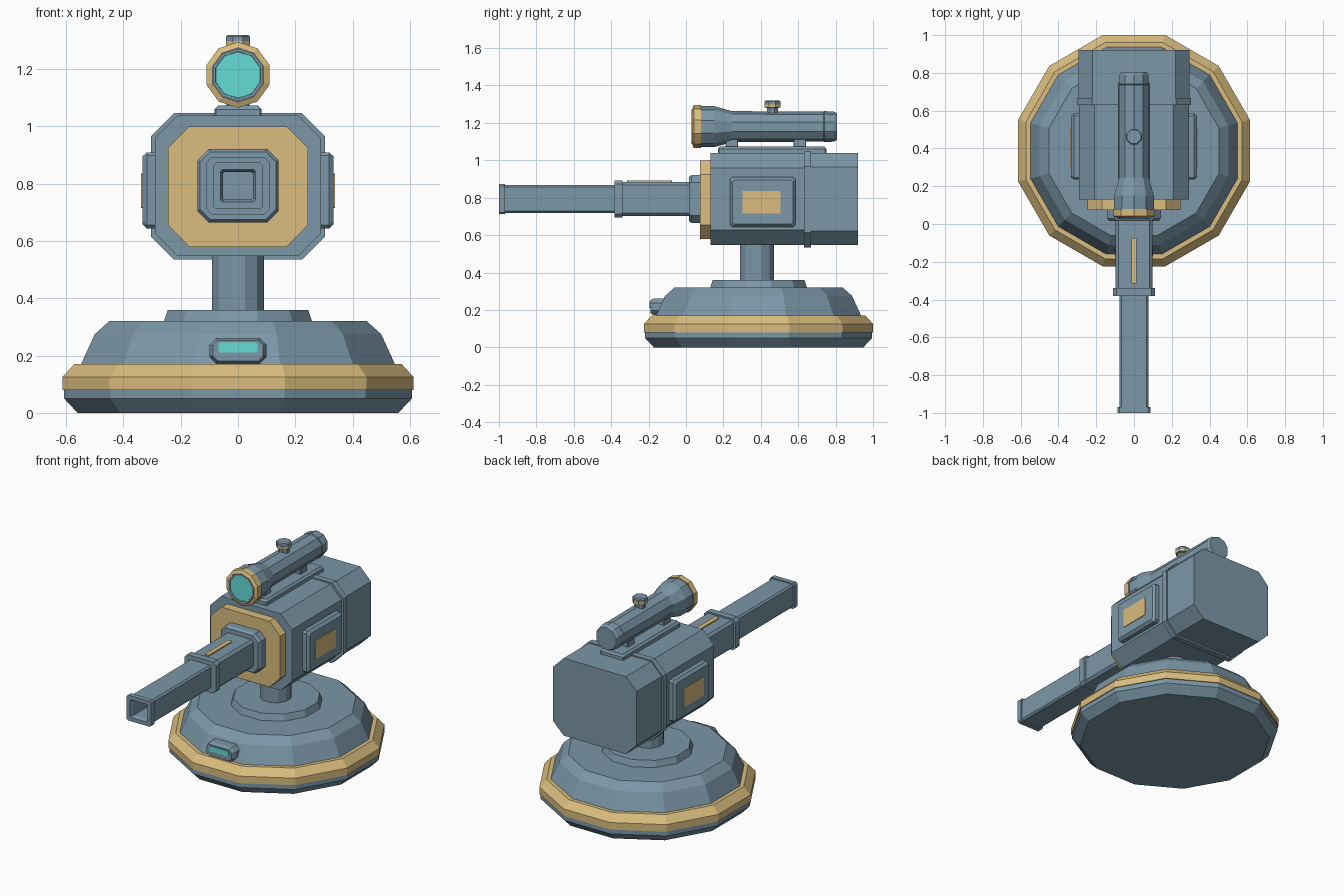
import bpy, bmesh, math
from mathutils import Vector

if "Cube" in bpy.data.objects:
    bpy.data.objects.remove(bpy.data.objects["Cube"])


def mat(name, col):
    m = bpy.data.materials.new(name)
    m.diffuse_color = (*col, 1)
    m.use_nodes = True
    m.node_tree.nodes["Principled BSDF"].inputs["Base Color"].default_value = m.diffuse_color
    return m


MATS = [mat("slate blue", (0.20, 0.31, 0.39)),
        mat("sand gold", (0.70, 0.51, 0.21)),
        mat("lens cyan", (0.13, 0.72, 0.67))]
SLATE, GOLD, CYAN = 0, 1, 2


def loft(name, rings, mats):
    """Skin a list of rings; mats is one index, or one per band (caps use the end bands)."""
    n = len(rings) - 1
    if isinstance(mats, int):
        mats = [mats] * n
    bm = bmesh.new()
    vs = [[bm.verts.new(p) for p in r] for r in rings]
    k = len(vs[0])
    for a, b, m in zip(vs, vs[1:], mats):
        for i in range(k):
            j = (i + 1) % k
            bm.faces.new((a[i], a[j], b[j], b[i])).material_index = m
    bm.faces.new(vs[0][::-1]).material_index = mats[0]
    bm.faces.new(vs[-1]).material_index = mats[-1]
    bmesh.ops.recalc_face_normals(bm, faces=bm.faces)
    me = bpy.data.meshes.new(name)
    bm.to_mesh(me)
    bm.free()
    for m in MATS:
        me.materials.append(m)
    ob = bpy.data.objects.new(name, me)
    bpy.context.collection.objects.link(ob)
    return ob


def lathe_z(name, prof, cy, mats=SLATE, n=12):
    """Polygon of revolution around z; radii are measured to the flat sides."""
    rings = []
    for r, z in prof:
        R = r / math.cos(math.pi / n)
        rings.append([Vector((R * math.cos((i + .5) * math.tau / n),
                              cy + R * math.sin((i + .5) * math.tau / n), z)) for i in range(n)])
    return loft(name, rings, mats)


def lathe_y(name, prof, cz, mats=SLATE, n=10):
    """Polygon of revolution around y, with a corner at the top."""
    return loft(name, [[Vector((r * math.sin(i * math.tau / n), y,
                                cz + r * math.cos(i * math.tau / n))) for i in range(n)]
                       for r, y in prof], mats)


def oct_loft(name, secs, cu, cv, mats=SLATE, axis='y'):
    """Chamfered rectangles (position, half width, half height, chamfer) along an axis."""
    rings = []
    for p, a, b, c in secs:
        pts = [(a, b - c), (a - c, b), (c - a, b), (-a, b - c),
               (-a, c - b), (c - a, -b), (a - c, -b), (a, c - b)]
        if axis == 'y':
            rings.append([Vector((cu + u, p, cv + v)) for u, v in pts])
        elif axis == 'x':
            rings.append([Vector((p, cu + u, cv + v)) for u, v in pts])
        else:
            rings.append([Vector((cu + u, cv + v, p)) for u, v in pts])
    return loft(name, rings, mats)


CY = 0.388

# Base, turntable and post
lathe_z("base", [(.56, 0), (.607, .05), (.607, .08), (.613, .08), (.613, .125), (.572, .17),
                 (.548, .17), (.50, .275), (.45, .32)], CY,
        [SLATE, SLATE, GOLD, GOLD, GOLD, GOLD, SLATE, SLATE])
lathe_z("turntable", [(.26, .315), (.245, .36)], CY)
lathe_z("post", [(.09, .35), (.09, .60)], CY - .008)

# Status light on the base front
oct_loft("status_light_housing", [(-.10, .10, .045, .025), (-.17, .10, .045, .025),
                                  (-.19, .088, .036, .018)], 0, .217)
oct_loft("status_light", [(-.185, .068, .017, .005), (-.195, .068, .017, .005)], 0, .228, CYAN)

# Main housing
oct_loft("housing_front", [(.13, .29, .245, .08), (.64, .29, .245, .08)], 0, .793)
oct_loft("housing_band", [(.63, .303, .256, .08), (.667, .303, .256, .08)], 0, .791)
oct_loft("housing_rear", [(.66, .295, .247, .075), (.92, .295, .247, .075)], 0, .793)
oct_loft("front_plate", [(.075, .245, .21, .075), (.14, .245, .21, .075)], 0, .79, GOLD)

# Side panels with gold inlays
for s, side in ((1, "right"), (-1, "left")):
    oct_loft(side + "_side_panel", [(s * .28, .175, .133, .012), (s * .318, .175, .133, .012),
                                    (s * .334, .162, .118, .01)], .41, .777, axis='x')
    oct_loft(side + "_panel_inlay", [(s * .33, .102, .06, .002), (s * .338, .102, .06, .002)],
             .403, .775, GOLD, axis='x')

# Barrel
BZ = .793
oct_loft("barrel_collar", [(.08, .142, .128, .04), (.03, .142, .128, .04),
                           (.015, .132, .118, .036)], 0, BZ)
oct_loft("barrel_sleeve", [(.05, .098, .09, .015), (-.35, .098, .09, .015)], 0, BZ)
oct_loft("barrel_ring", [(-.34, .112, .10, .02), (-.382, .112, .10, .02)], 0, BZ)
oct_loft("barrel", [(-.34, .077, .074, .01), (-.968, .077, .074, .01), (-.968, .087, .081, .01),
                    (-1, .087, .081, .01), (-1, .061, .056, .006), (-.98, .052, .048, .005),
                    (-.75, .052, .048, .005)], 0, BZ)
oct_loft("barrel_stripe", [(.878, .014, .12, .003), (.891, .014, .12, .003)], 0, -.195,
         GOLD, axis='z')

# Scope rail and mounts
oct_loft("scope_rail", [(1.03, .082, .29, .006), (1.06, .082, .29, .006),
                        (1.073, .07, .28, .006)], 0, .46, axis='z')
for y, part in ((.245, "front"), (.608, "rear")):
    oct_loft(part + "_scope_mount", [(1.06, .04, .034, .004), (1.13, .04, .034, .004)],
             0, y, axis='z')

# Scope with gold rim and lens
SZ = 1.18
lathe_y("scope", [(.094, .05), (.094, .033), (.115, .042), (.115, .08), (.11, .08), (.11, .15),
                  (.083, .245), (.08, .735), (.079, .735), (.083, .74), (.08, .79),
                  (.072, .806)], SZ, [SLATE, GOLD, GOLD] + [SLATE] * 8)
lathe_y("lens_rim", [(.092, .05), (.092, .03), (.082, .03), (.08, .036)], SZ)
lathe_y("scope_lens", [(.081, .045), (.081, .032)], SZ, CYAN)

# Adjustment knob
lathe_z("scope_knob", [(.03, 1.24), (.03, 1.28), (.042, 1.283), (.042, 1.298), (.042, 1.314),
                       (.036, 1.32)], .462, [SLATE, SLATE, GOLD, SLATE, SLATE], 8)
